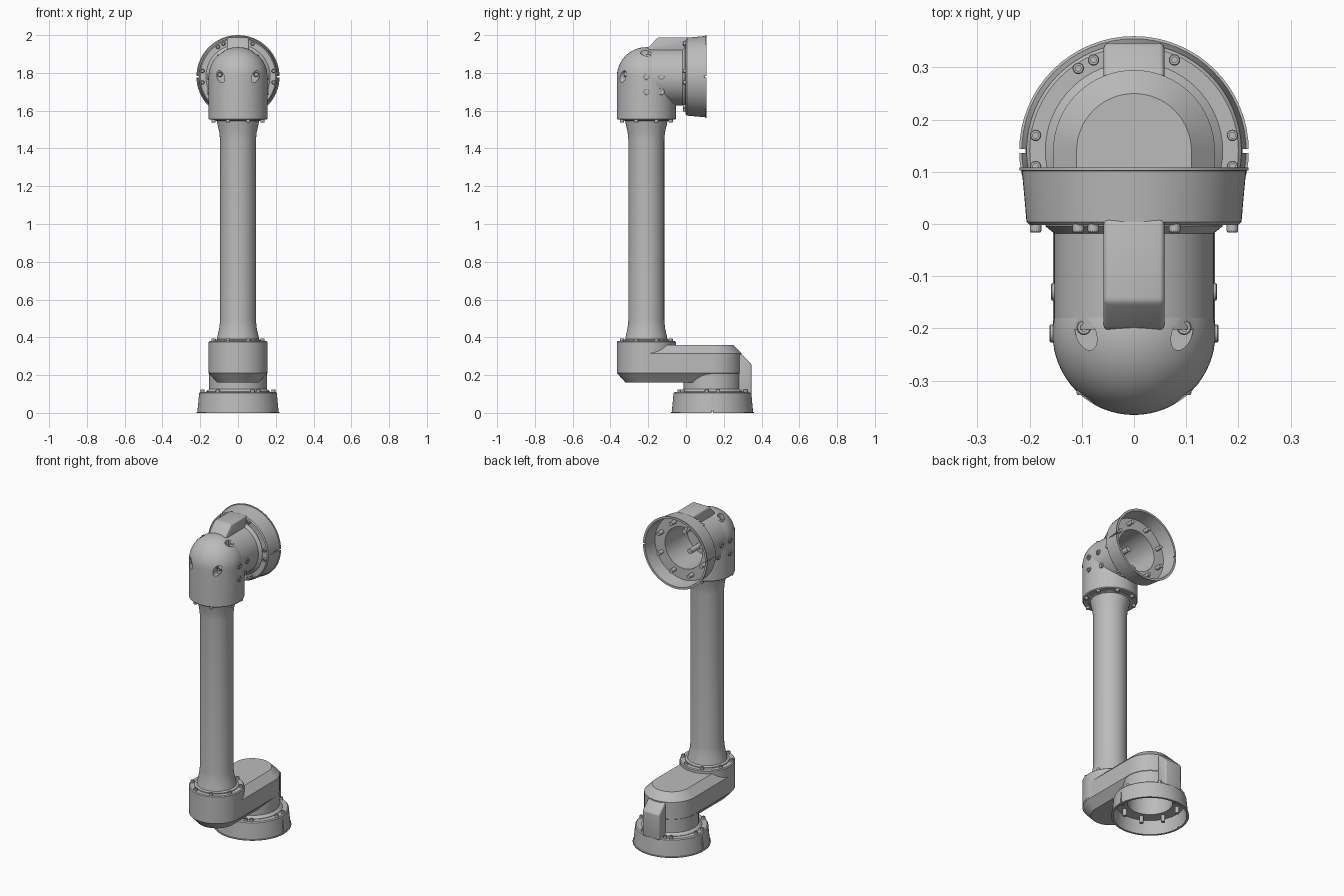
import bpy, bmesh
from math import sin, cos, pi, radians
from mathutils import Matrix, Vector

cube = bpy.data.objects.get("Cube")
if cube:
    bpy.data.objects.remove(cube, do_unlink=True)

T = Matrix.Translation
FORWARD = Matrix.Rotation(pi / 2, 4, 'X')      # turns local z towards the front
parts = []


def finish(name, bm, keep=True):
    bmesh.ops.recalc_face_normals(bm, faces=bm.faces)
    mesh = bpy.data.meshes.new(name)
    bm.to_mesh(mesh)
    bm.free()
    obj = bpy.data.objects.new(name, mesh)
    bpy.context.scene.collection.objects.link(obj)
    if keep:
        parts.append(obj)
    return obj


def lathe(bm, profile, matrix=Matrix(), steps=64, closed=False):
    """Revolve (radius, height) points about local z."""
    new = bmesh.new()
    verts = [new.verts.new((r, 0, z)) for r, z in profile]
    pairs = list(zip(verts, verts[1:]))
    if closed:
        pairs.append((verts[-1], verts[0]))
    edges = [new.edges.new(p) for p in pairs]
    bmesh.ops.spin(new, geom=verts + edges, cent=(0, 0, 0), axis=(0, 0, 1),
                   angle=2 * pi, steps=steps, use_merge=False)
    bmesh.ops.remove_doubles(new, verts=new.verts, dist=0.00005)
    bmesh.ops.recalc_face_normals(new, faces=new.faces)
    new.transform(matrix)
    temp = bpy.data.meshes.new("temp")
    new.to_mesh(temp)
    new.free()
    bm.from_mesh(temp)
    bpy.data.meshes.remove(temp)


def turned(name, profile, matrix=Matrix(), closed=False, keep=True):
    bm = bmesh.new()
    lathe(bm, profile, matrix, closed=closed)
    return finish(name, bm, keep)


def rod(r, a, b):
    return [(0, a), (r, a), (r, b), (0, b)]


def bolts(name, places, r=0.011, h=0.016):
    """Socket-head bolts, one per matrix."""
    head = [(0, 0), (r, 0), (r, .85 * h), (.85 * r, h),
            (.5 * r, h), (.5 * r, .5 * h), (0, .5 * h)]
    bm = bmesh.new()
    for m in places:
        lathe(bm, head, m, 16)
    return finish(name, bm)


def apply(obj, mod):
    bpy.context.view_layer.objects.active = obj
    bpy.ops.object.modifier_apply(modifier=mod.name)


def cut(obj, cutter):
    mod = obj.modifiers.new("cut", 'BOOLEAN')
    mod.operation, mod.solver, mod.object = 'DIFFERENCE', 'EXACT', cutter
    apply(obj, mod)
    bpy.data.objects.remove(cutter, do_unlink=True)


def polar(r, angle, z):
    return T((r * cos(angle), r * sin(angle), z))


def joint(name, m, neck_end, housing):
    """Open cup with neck, spine and bolts; the mouth is at local z = 0."""
    cup = turned(name + "_cup", [
        (.128, .11), (.2, .11), (.206, .104), (.215, .006), (.22, .005), (.22, 0),
        (.207, 0), (.197, .085), (.128, .085)], m, closed=True)
    for side in (-1, 1):
        bm = bmesh.new()
        bmesh.ops.create_cube(bm, size=1, matrix=m @ T((side * .217, 0, .035))
                              @ Matrix.Diagonal((.022, .008, .1, 1)))
        cut(cup, finish("slot_cutter", bm, False))

    # hollow neck, and the matching well in the housing
    turned(name + "_neck", [(.128, .1), (.17, .1), (.17, .112), (.153, .126),
                            (.153, neck_end), (.128, neck_end)], m, closed=True)
    cut(housing, turned("well_cutter", rod(.13, .05, .3), m, keep=False))

    # raised spine with a sloping end
    bm = bmesh.new()
    outline = [(.133, .1), (.207, .1), (.207, .257), (.152, .311), (.133, .311)]
    face = bm.faces.new([bm.verts.new((-.058, y, z)) for y, z in outline])
    ext = bmesh.ops.extrude_face_region(bm, geom=[face])
    bmesh.ops.translate(bm, vec=(.116, 0, 0),
                        verts=[v for v in ext["geom"] if isinstance(v, bmesh.types.BMVert)])
    bm.transform(m)
    spine = finish(name + "_spine", bm)
    bevel = spine.modifiers.new("bevel", 'BEVEL')
    bevel.width, bevel.segments = .009, 3
    apply(spine, bevel)

    # bolts on the shoulder and studs inside the cup
    angles = [radians(a) for a in (-9, 9, 66, 114, 124, 171, 189, 236, 294, 304)]
    bolts(name + "_cup_bolts", [m @ polar(.191, a, .108) for a in angles])
    bm = bmesh.new()
    for i in range(8):
        lathe(bm, rod(.012, .045, .09), m @ polar(.16, (i + .5) * pi / 4, 0), 16)
    for i in range(4):
        lathe(bm, rod(.016, .2, .31), m @ polar(.085, (i + .3) * pi / 2, 0), 16)
    finish(name + "_inner_studs", bm)


AXIS_Y, BASE_Y, HEAD_Z = -.21, .14, 1.78
column = T((0, AXIS_Y, 0))

# lower link: chamfered slab with round ends
bm = bmesh.new()
for y in (AXIS_Y, BASE_Y):
    for r, z in ((.11, .16), (.155, .21), (.155, .315), (.11, .36)):
        for i in range(64):
            a = 2 * pi * i / 64
            bm.verts.new((r * cos(a), y + r * sin(a), z))
bmesh.ops.convex_hull(bm, input=bm.verts)
bmesh.ops.dissolve_limit(bm, angle_limit=.02, verts=bm.verts, edges=bm.edges)
link = finish("lower_link", bm)

# socket that carries the tube
turned("tube_socket", [(0, .22), (.156, .22), (.156, .375), (.151, .38), (0, .38)], column)

# long tube with flared ends
half = [(0, .37), (.125, .37), (.125, .385), (.112, .39), (.108, .41), (.099, .45), (.095, .49)]
mid = 1.935
turned("long_tube", half + [(r, mid - z) for r, z in reversed(half)], column)

# domed upper housing
dome = [(.156 * cos(i * pi / 32), HEAD_Z + .156 * sin(i * pi / 32)) for i in range(16)]
housing = turned("upper_housing", [(0, 1.552), (.151, 1.552), (.156, 1.557)] + dome
                 + [(0, HEAD_Z + .156)], column)

# both open joints
joint("base", T((0, BASE_Y, 0)), .25, link)
joint("head", T((0, .108, HEAD_Z)) @ FORWARD, .31, housing)

# sunk screws on the top and front of the dome
centre = T((0, AXIS_Y, HEAD_Z))
sunk = []
for frame in (centre, centre @ FORWARD):
    for side in (-1, 1):
        place = frame @ T((side * .092, 0, .098)) @ Matrix.Rotation(-.35 * side, 4, 'Z')
        oval = place @ Matrix.Diagonal((.019, .033, 1, 1))
        cut(housing, turned("oval_cutter", rod(1, 0, .2), oval, keep=False))
        sunk.append(place @ T((0, .012, -.004)))
bolts("sunk_screws", sunk, .014, .024)

# side screws, four each side
side_places = []
for side in (-1, 1):
    turn = Matrix.Rotation(side * pi / 2, 4, 'Y')
    for y, x, z in ((-.21, .15, 1.78), (-.13, .147, 1.78), (-.21, .15, 1.7), (-.13, .128, 1.7)):
        side_places.append(T((side * x, y, z)) @ turn)
bolts("side_screws", side_places, .017, .012)

# bolt rings at both ends of the tube
ring = [(i + .5) * pi / 4 for i in range(8)]
bolts("lower_ring_bolts", [column @ polar(.14, a, .378) for a in ring])
bolts("upper_ring_bolts", [column @ polar(.14, a, 1.554) @ Matrix.Rotation(pi, 4, 'X')
                           for a in ring])

# one plain grey for everything
grey = bpy.data.materials.new("plain grey")
grey.use_nodes = True
grey.diffuse_color = (.5, .5, .5, 1)
grey.node_tree.nodes["Principled BSDF"].inputs["Base Color"].default_value = (.5, .5, .5, 1)
bpy.ops.object.select_all(action='DESELECT')
for obj in parts:
    obj.data.materials.clear()
    obj.data.materials.append(grey)
    obj.select_set(True)
bpy.context.view_layer.objects.active = parts[0]
bpy.ops.object.shade_smooth_by_angle(angle=radians(30))
